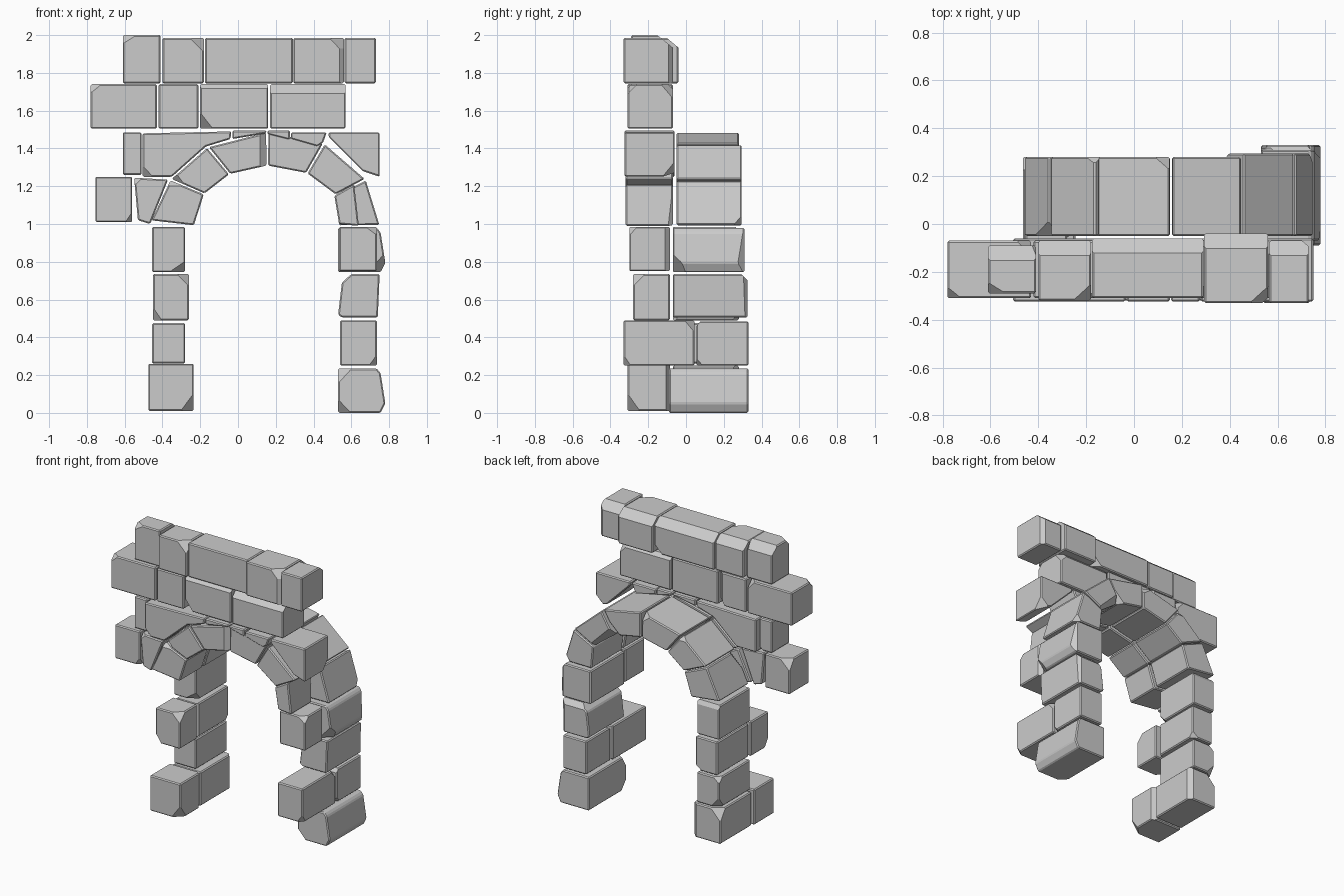
import bpy, bmesh, random
from mathutils import Vector

if "Cube" in bpy.data.objects:
    bpy.data.objects.remove(bpy.data.objects["Cube"])

random.seed(7)


def cut(bm, direction, depth):
    """Slice off the part of the stone furthest along a direction."""
    n = Vector(direction).normalized()
    far = max(v.co.dot(n) for v in bm.verts)
    bmesh.ops.bisect_plane(bm, geom=bm.verts[:] + bm.edges[:] + bm.faces[:],
                           plane_co=n * (far - depth), plane_no=n, clear_outer=True)
    bmesh.ops.holes_fill(bm, edges=[e for e in bm.edges if e.is_boundary], sides=0)


def stone(name, pts, y0, y1, cuts=2, extra=()):
    """Prism with an x-z outline, softened edges and a few hewn chamfers."""
    bm = bmesh.new()
    face = bm.faces.new([bm.verts.new((x, y0, z)) for x, z in pts])
    geo = bmesh.ops.extrude_face_region(bm, geom=[face])["geom"]
    for v in geo:
        if isinstance(v, bmesh.types.BMVert):
            v.co.y = y1
    bmesh.ops.recalc_face_normals(bm, faces=bm.faces[:])
    bmesh.ops.bevel(bm, geom=bm.edges[:], offset=0.007, segments=1,
                    affect='EDGES', clamp_overlap=True)
    xs, zs = [p[0] for p in pts], [p[1] for p in pts]
    size = min(max(xs) - min(xs), max(zs) - min(zs), 0.25)
    for _ in range(cuts):
        dx, dz = random.choice([(1, 1), (1, -1), (-1, 1), (-1, -1), (1, 0), (0, 1)])
        dy = random.choice([-1, 1])
        d = random.uniform(0.08, 0.16) if dx and dz else random.uniform(0.04, 0.09)
        cut(bm, (dx * random.uniform(0.6, 1.1), dy, dz * random.uniform(0.6, 1.1)), d * size)
    for direction, depth in extra:
        cut(bm, direction, depth)
    bmesh.ops.recalc_face_normals(bm, faces=bm.faces[:])
    mesh = bpy.data.meshes.new(name)
    bm.to_mesh(mesh)
    bm.free()
    obj = bpy.data.objects.new(name, mesh)
    bpy.context.collection.objects.link(obj)
    return obj


def block(name, x0, x1, z0, z1, y0, y1, cuts=2, extra=()):
    return stone(name, [(x0, z0), (x1, z0), (x1, z1), (x0, z1)], y0, y1, cuts, extra)


# Top course of the wall
back_top = ((0, 1, 1.2), 0.035)
for i, (a, b, y0, y1) in enumerate([(-.61, -.41, -.29, -.09), (-.40, -.18, -.32, -.07),
                                    (-.175, .29, -.31, -.06), (.293, .56, -.33, -.04),
                                    (.565, .73, -.33, -.07)]):
    block(f"top_course_stone_{i}", a, b, 1.745, 1.985 + .015 * (i == 0), y0, y1, 2, [back_top])

# Second course
for i, (a, b) in enumerate([(-.78, -.43), (-.42, -.21), (-.20, .16), (.17, .57)]):
    block(f"second_course_stone_{i}", a, b, 1.505, 1.74, -.31, -.07, 2,
          [((0, -1, 1), 0.03)] if i == 3 else ())

# Third course, shaped around the arch
block("third_course_end", -.61, -.51, 1.26, 1.485, -.29, -.09, 1)
third = [
    [(-.505, 1.25), (-.35, 1.25), (-.17, 1.41), (-.04, 1.45), (-.035, 1.49), (-.505, 1.48)],
    [(-.03, 1.45), (.15, 1.48), (.15, 1.495), (-.03, 1.495)],
    [(.155, 1.475), (.275, 1.445), (.275, 1.495), (.155, 1.495)],
    [(.28, 1.45), (.42, 1.41), (.45, 1.43), (.47, 1.485), (.28, 1.485)],
    [(.48, 1.46), (.66, 1.28), (.75, 1.25), (.75, 1.485), (.48, 1.485)],
]
for i, pts in enumerate(third):
    stone(f"third_course_stone_{i}", pts, -.325, -.06, 1 if i in (0, 4) else 0)

# Fourth course, left of the arch
block("fourth_course_end", -.755, -.56, 1.01, 1.25, -.30, -.08, 2)
stone("fourth_course_stone", [(-.53, 1.02), (-.465, 1.0), (-.37, 1.235), (-.55, 1.245)],
      -.31, -.09, 1)

# Arch joints as (inner point, outer point), left springing to right springing
joints = [((-.235, .99), (-.46, 1.015)), ((-.18, 1.16), (-.355, 1.235)),
          ((-.045, 1.265), (-.16, 1.405)), ((.155, 1.31), (.155, 1.485)),
          ((.365, 1.27), (.455, 1.425)), ((.52, 1.155), (.675, 1.235)),
          ((.535, .99), (.75, .99))]


def voussoir(i, gap=0.02):
    (a, b), (c, d) = [[Vector(p) for p in j] for j in joints[i:i + 2]]
    return [tuple(p) for p in (a.lerp(c, gap), c.lerp(a, gap), d.lerp(b, gap), b.lerp(d, gap))]


for i in range(6):
    pts = voussoir(i)
    stone(f"back_arch_stone_{i}", pts, -.05, .28 + .015 * (i > 3), 1)
    if i == 5:
        pts = [(.535, 1.0), (.64, .99), (.615, 1.21), (.51, 1.15)]
    stone(f"front_arch_stone_{i}", pts, -.32, -.07, 1)

# Left pillar: full-depth rear stones, with front stones in alternate rows
left = [(-.475, -.235, .01, .26), (-.465, -.27, .262, .485),
        (-.45, -.26, .49, .735), (-.465, -.27, .745, .995)]
for i, (x0, x1, z0, z1) in enumerate(left):
    block(f"left_pillar_rear_{i}", x0 + .01, x1 - .01, z0, z1 - .01, -.07, .28)
    if i % 2 == 0:
        block(f"left_pillar_front_{i}", x0, x1, z0, z1, -.31 + .015 * i, -.085)

# Right pillar: bulged stones in rows 0 and 3, front stones in rows 1 and 3
bulge = [(.53, 0), (.755, 0), (.78, .05), (.755, .21), (.735, .235), (.53, .235)]
stone("right_pillar_rear_0", bulge, -.09, .33)
block("right_pillar_rear_1", .55, .735, .25, .485, .055, .33)
stone("right_pillar_rear_2", [(.53, .52), (.55, .505), (.74, .505), (.75, .735),
                              (.60, .735), (.55, .69)], -.07, .325)
stone("right_pillar_rear_3", [(x, z + .745) for x, z in bulge], -.07, .31)
block("right_pillar_front_1", .54, .735, .25, .49, -.33, .045)
block("right_pillar_front_3", .535, .735, .75, .985, -.30, -.085)
